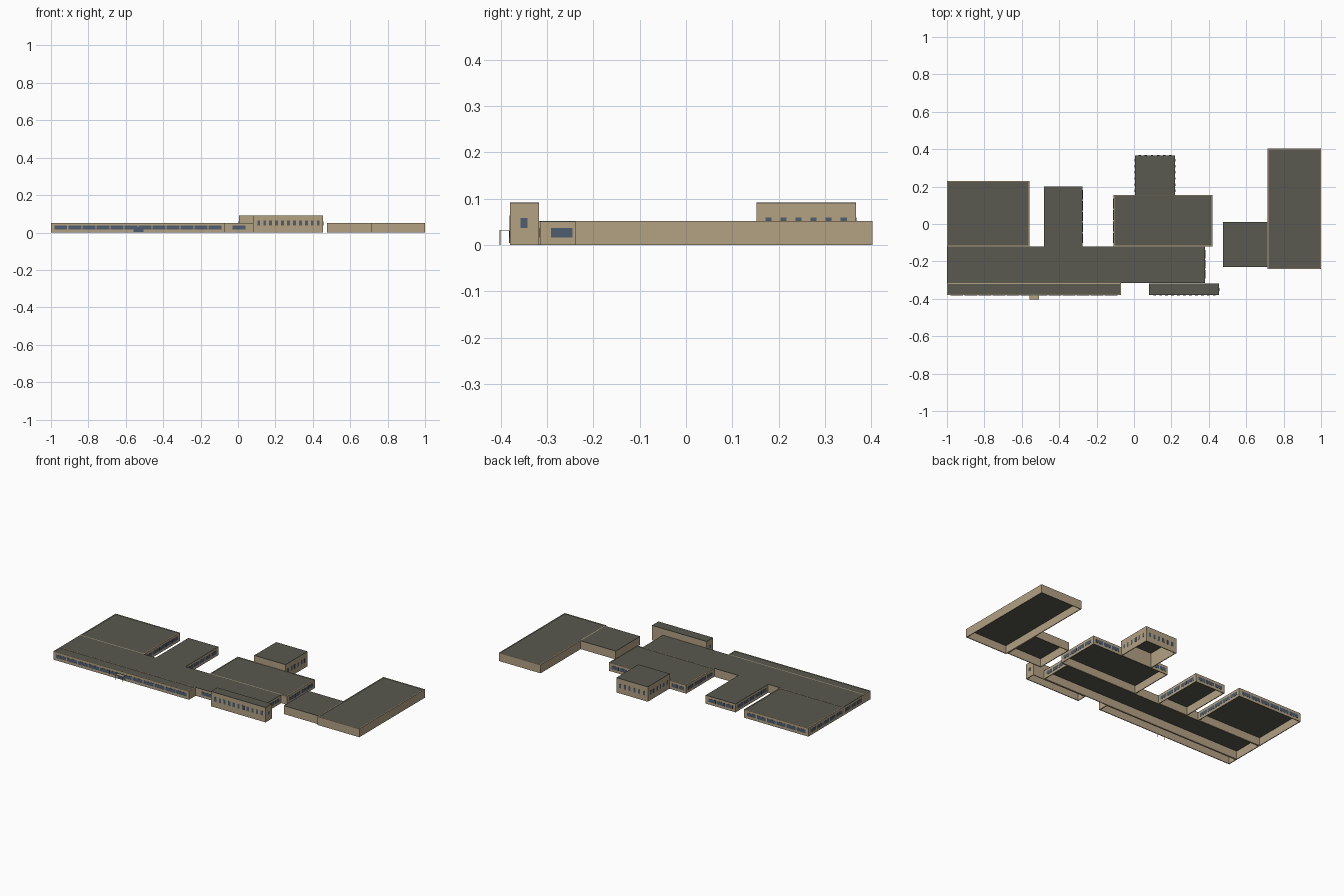
import bpy
import bmesh
from mathutils import Matrix, Vector

cube = bpy.data.objects.get("Cube")
if cube:
    bpy.data.objects.remove(cube, do_unlink=True)


def material(name, rgb):
    m = bpy.data.materials.new(name)
    m.use_nodes = True
    m.diffuse_color = (*rgb, 1)
    m.node_tree.nodes["Principled BSDF"].inputs["Base Color"].default_value = (*rgb, 1)
    return m


TAN = material("tan wall", (0.45, 0.36, 0.23))
ROOF = material("dark roof", (0.10, 0.10, 0.08))
GLASS = material("blue grey glass", (0.08, 0.11, 0.16))

WALL = 0.005   # wall thickness
SLAB = 0.002   # roof slab thickness
PLATE = 0.001  # how far glazing stands out
LOW, TALL = 0.052, 0.092


def boxes(name, mat, bounds):
    """One object made of axis-aligned boxes (x0, x1, y0, y1, z0, z1)."""
    bm = bmesh.new()
    for x0, x1, y0, y1, z0, z1 in bounds:
        mid = Vector((x0 + x1, y0 + y1, z0 + z1)) / 2
        size = Matrix.Diagonal((x1 - x0, y1 - y0, z1 - z0, 1))
        bmesh.ops.create_cube(bm, size=1, matrix=Matrix.Translation(mid) @ size)
    mesh = bpy.data.meshes.new(name)
    bm.to_mesh(mesh)
    bm.free()
    mesh.materials.append(mat)
    obj = bpy.data.objects.new(name, mesh)
    bpy.context.collection.objects.link(obj)
    return obj


def block(name, x0, x1, y0, y1, h, parapet):
    """Open-bottomed wing: four walls and a roof, inside a parapet or over the walls."""
    top = h if parapet else h - SLAB
    t = WALL
    boxes(name + "_walls", TAN, [
        (x0, x1, y0, y0 + t, 0, top), (x0, x1, y1 - t, y1, 0, top),
        (x0, x0 + t, y0 + t, y1 - t, 0, top), (x1 - t, x1, y0 + t, y1 - t, 0, top)])
    i = t if parapet else 0
    z = h - SLAB if parapet else h
    boxes(name + "_roof", ROOF, [(x0 + i, x1 - i, y0 + i, y1 - i, z - SLAB, z)])


def windows(name, axis, face, start, end, count, width, z0=0.016, z1=0.037):
    """Evenly spaced panes on the wall plane axis = face."""
    pitch = (end - start) / count
    panes = []
    for k in range(count):
        c = start + pitch * (k + 0.5)
        along = (c - width / 2, c + width / 2)
        across = (face - PLATE, face + PLATE)
        panes.append((across + along if axis == "x" else along + across) + (z0, z1))
    boxes(name + "_windows", GLASS, panes)


# Wings
block("back_right_wing", -1, -0.56, -0.12, 0.23, LOW, True)
block("back_small_wing", -0.48, -0.275, -0.12, 0.2, LOW, False)
block("back_middle_wing", -0.11, 0.42, -0.12, 0.155, LOW, True)
block("back_tower", 0.005, 0.22, 0.152, 0.367, TALL, False)
block("main_hall", -1, 0.38, -0.315, -0.12, LOW, False)
block("front_strip", -1, -0.07, -0.38, -0.315, LOW, True)
block("front_tower", 0.08, 0.455, -0.38, -0.317, TALL, False)
block("left_link", 0.475, 0.715, -0.23, 0.01, LOW, False)
block("left_wing", 0.715, 1, -0.24, 0.403, LOW, True)

# Ribbon windows of the low wings
windows("front_strip", "y", -0.38, -0.985, -0.085, 12, 0.069)
windows("main_hall_front", "y", -0.315, -0.04, 0.05, 1, 0.068)
windows("main_hall_left", "x", 0.38, -0.295, -0.135, 3, 0.046)
windows("main_hall_right", "x", -1, -0.3, -0.13, 3, 0.046)
windows("back_right_wing_back", "y", 0.23, -0.985, -0.575, 6, 0.06)
windows("back_right_wing_right", "x", -1, -0.105, 0.215, 5, 0.056)
windows("back_right_wing_left", "x", -0.56, -0.105, 0.215, 5, 0.056)
windows("back_small_wing_back", "y", 0.2, -0.465, -0.29, 3, 0.05)
for side, x in (("right", -0.48), ("left", -0.275)):
    windows("back_small_wing_" + side, "x", x, -0.105, 0.185, 5, 0.05)
for side, x in (("right", -0.11), ("left", 0.42)):
    windows("back_middle_wing_" + side, "x", x, -0.105, 0.14, 4, 0.052)
windows("back_middle_wing_back_right", "y", 0.155, -0.1, -0.005, 2, 0.04)
windows("back_middle_wing_back_left", "y", 0.155, 0.235, 0.405, 3, 0.048)

# Narrow tower windows
windows("front_tower_front", "y", -0.38, 0.095, 0.445, 11, 0.015, 0.037, 0.064)
for side, x in (("right", 0.08), ("left", 0.455)):
    windows("front_tower_" + side, "x", x, -0.36, -0.34, 1, 0.015, 0.037, 0.058)
windows("back_tower_back", "y", 0.367, 0.015, 0.21, 6, 0.013, 0.034, 0.059)
for side, x in (("right", 0.005), ("left", 0.22)):
    windows("back_tower_" + side, "x", x, 0.162, 0.357, 6, 0.013, 0.034, 0.059)

# Entrance with canopy and posts
boxes("entrance_door", GLASS, [(-0.56, -0.505, -0.382, -0.379, 0.004, 0.03)])
boxes("entrance_canopy", TAN, [(-0.56, -0.507, -0.403, -0.38, 0.031, 0.033)])
boxes("canopy_posts", TAN, [(x, x + 0.002, -0.403, -0.401, 0, 0.031) for x in (-0.56, -0.509)])
